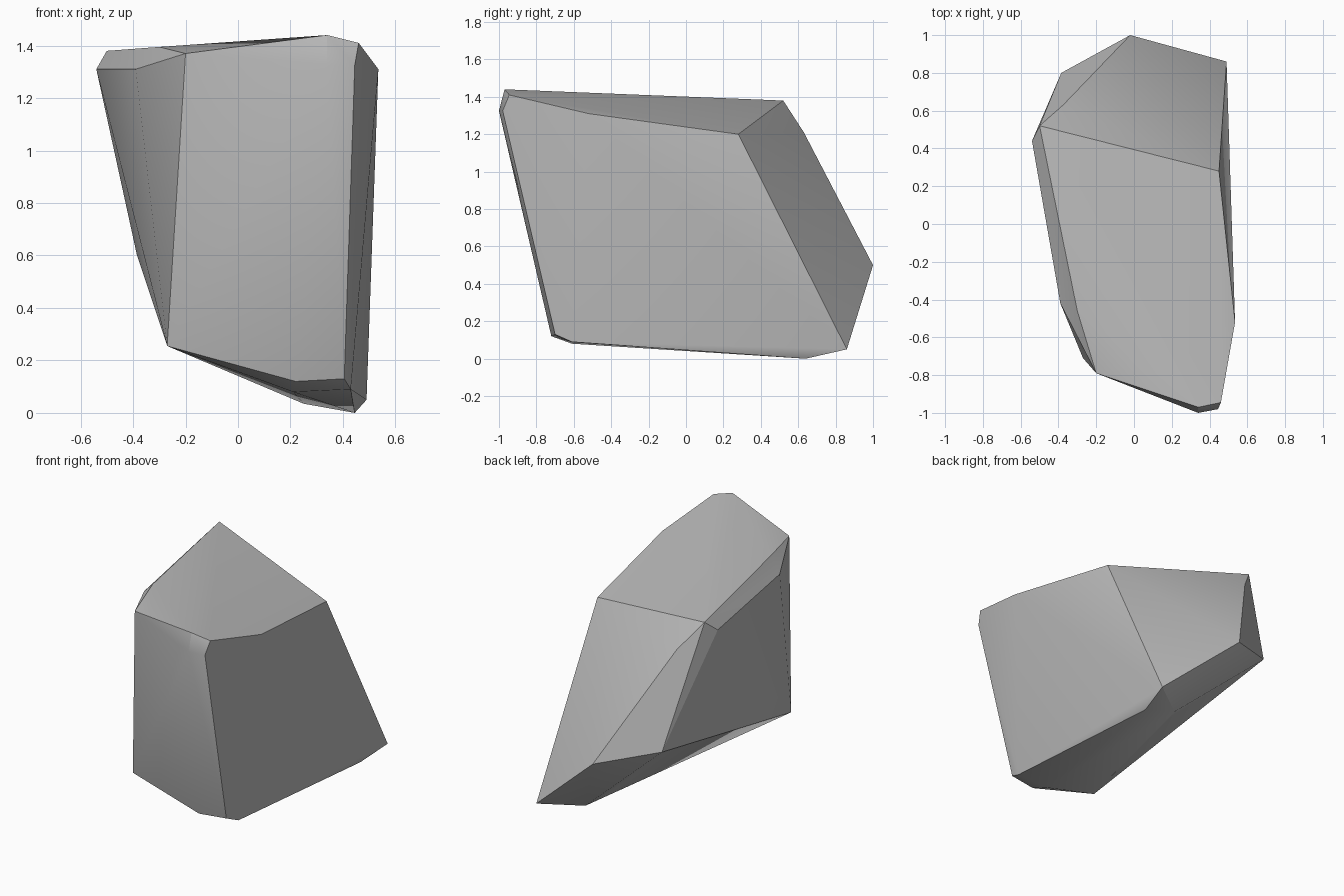
import bpy
import bmesh
from math import radians

# Remove the default cube
cube = bpy.data.objects.get("Cube")
if cube:
    bpy.data.objects.remove(cube, do_unlink=True)


def flat_material(name, colour):
    material = bpy.data.materials.new(name)
    material.use_nodes = True
    material.diffuse_color = colour
    shader = next(n for n in material.node_tree.nodes if n.type == "BSDF_PRINCIPLED")
    shader.inputs["Base Color"].default_value = colour
    shader.inputs["Roughness"].default_value = 0.9
    return material


def hull_object(name, corners, material):
    """Wrap a tight convex skin around the chipped corners of a stone."""
    bm = bmesh.new()
    for corner in corners:
        bm.verts.new(corner)
    result = bmesh.ops.convex_hull(bm, input=bm.verts[:])
    spare = {g for g in result["geom_interior"] + result["geom_unused"]
             if isinstance(g, bmesh.types.BMVert) and not g.link_faces}
    bmesh.ops.delete(bm, geom=list(spare), context="VERTS")
    bmesh.ops.recalc_face_normals(bm, faces=bm.faces[:])
    mesh = bpy.data.meshes.new(name)
    bm.to_mesh(mesh)
    bm.free()
    mesh.materials.append(material)
    rock = bpy.data.objects.new(name, mesh)
    bpy.context.collection.objects.link(rock)
    return rock


# Sloping crown of the boulder
crown = [
    (-.5, .52, 1.38), (.45, .28, 1.2), (.535, -.52, 1.31),
    (.46, -.945, 1.41), (.34, -.97, 1.44), (-.2, -.79, 1.37),
    (-.3, -.46, 1.395),
]

# Chipped rim just below the crown
rim = [
    (-.54, .44, 1.31), (-.39, -.42, 1.31), (.34, -1, 1.325),
    (.445, -.98, 1.325), (-.375, .63, 1.21),
]

# Pointed back and undercut right side
flanks = [(-.02, 1, .5), (-.385, .8, .6), (-.27, -.71, .255)]

# Narrow underside
base = [
    (.49, .86, .05), (.445, .64, 0), (.25, .69, .035), (.2, .59, .06),
    (.22, -.72, .12), (.405, -.7, .13), (.43, -.61, .09), (.21, -.61, .08),
]

stone_grey = flat_material("stone grey", (.5, .5, .5, 1))
boulder = hull_object("boulder", crown + rim + flanks + base, stone_grey)

# Soft shading over shallow creases, crisp main edges
bpy.ops.object.select_all(action="DESELECT")
boulder.select_set(True)
bpy.context.view_layer.objects.active = boulder
bpy.ops.object.shade_smooth_by_angle(angle=radians(30))
